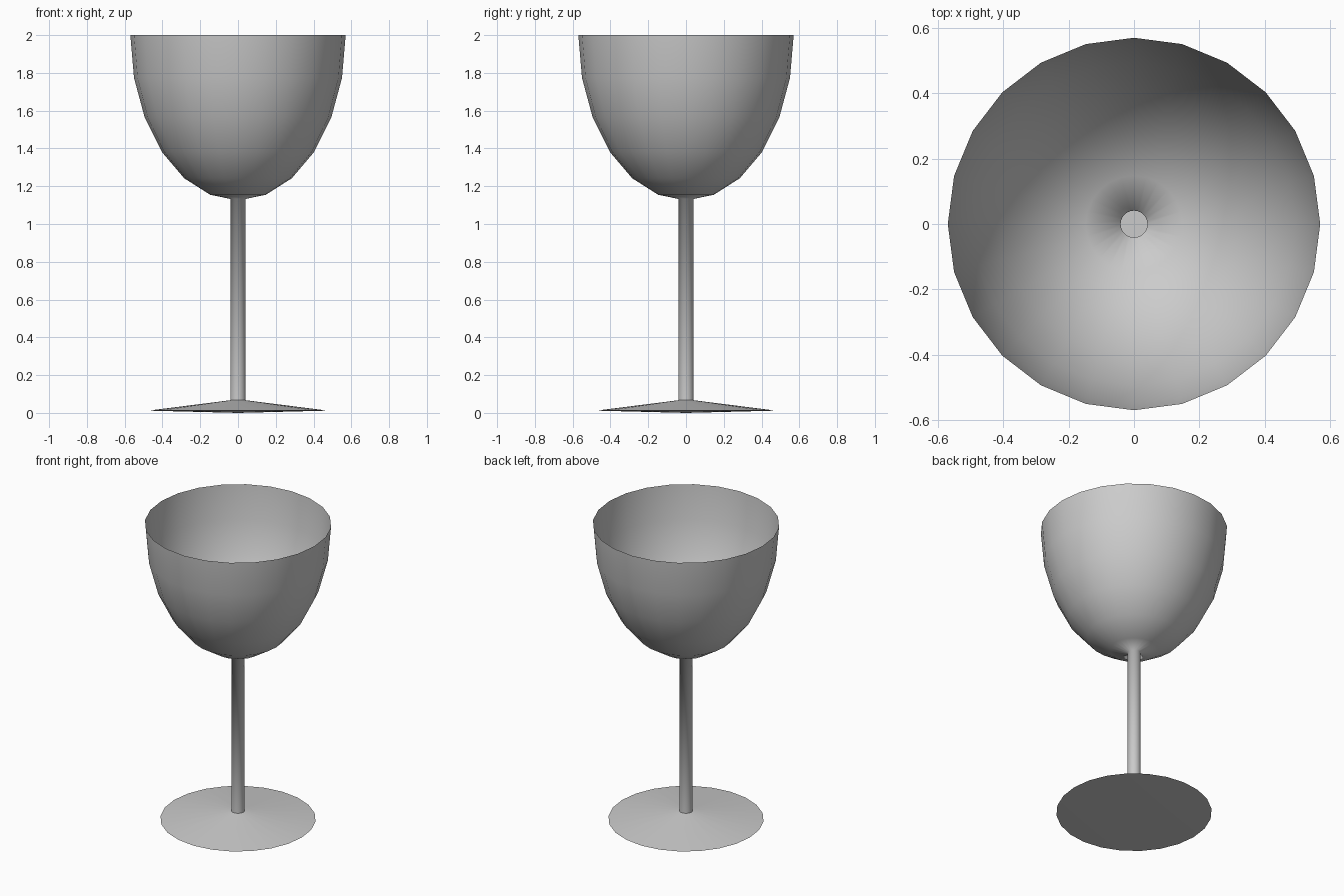
import bpy, bmesh, math

if "Cube" in bpy.data.objects:
    bpy.data.objects.remove(bpy.data.objects["Cube"])

SIDES = 24


def lathe(name, profile):
    """Turn a bottom-to-top (radius, z) profile around the z axis."""
    bm = bmesh.new()
    rings = []
    for r, z in profile:
        count = SIDES if r > 0 else 1
        rings.append([bm.verts.new((r * math.cos(2 * math.pi * i / SIDES),
                                    r * math.sin(2 * math.pi * i / SIDES), z))
                      for i in range(count)])
    for low, high in zip(rings, rings[1:]):
        for i in range(SIDES):
            j = (i + 1) % SIDES
            if len(low) == 1:
                bm.faces.new((low[0], high[j], high[i]))
            else:
                bm.faces.new((low[i], low[j], high[j], high[i]))
    for face in bm.faces:
        face.smooth = True
    mesh = bpy.data.meshes.new(name)
    bm.to_mesh(mesh)
    bm.free()
    obj = bpy.data.objects.new(name, mesh)
    bpy.context.collection.objects.link(obj)
    return obj


# Foot: shallow cone with a slightly domed underside and a sharp rim
foot = lathe("foot", [(0, 0), (0.475, 0.012), (0.041, 0.067)])
bpy.context.view_layer.objects.active = foot
foot.select_set(True)
bpy.ops.object.shade_smooth_by_angle(angle=math.radians(5))

# Hollow stem flowing smoothly into the thin bowl, a stretched half sphere
bowl = [(0.57 * math.sin(math.radians(a)), 2 - 0.875 * math.cos(math.radians(a)))
        for a in range(15, 91, 15)]
lathe("stem_and_bowl", [(0.041, 0.067), (0.041, 1.133)] + bowl)
